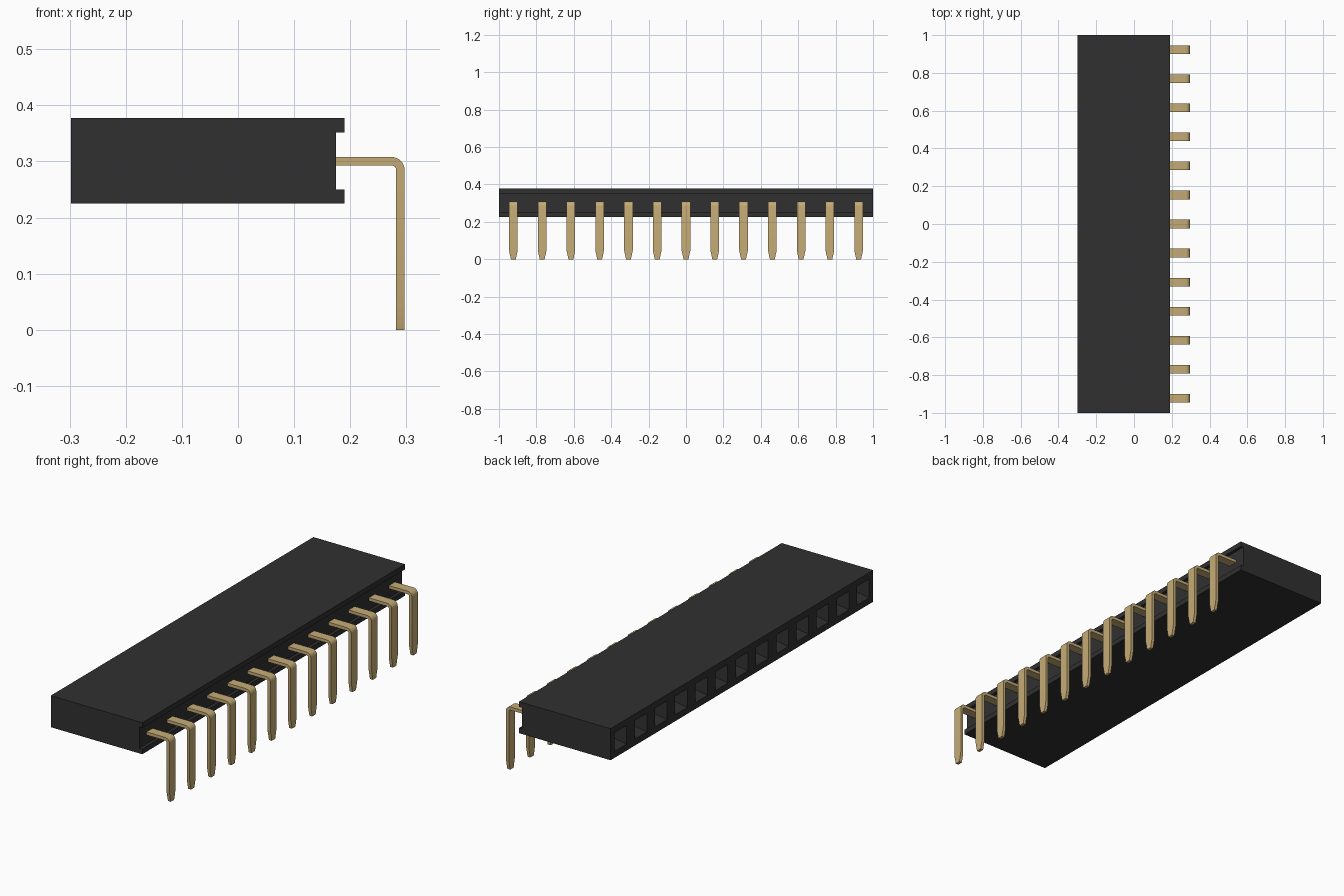
import bpy, bmesh, math

cube = bpy.data.objects.get("Cube")
if cube:
    bpy.data.objects.remove(cube, do_unlink=True)

PINS = 13
PITCH = 2.0 / PINS


def material(name, rgb):
    m = bpy.data.materials.new(name)
    m.use_nodes = True
    m.diffuse_color = (*rgb, 1)
    m.node_tree.nodes["Principled BSDF"].inputs["Base Color"].default_value = (*rgb, 1)
    return m


def finish(bm, name, mat):
    bmesh.ops.recalc_face_normals(bm, faces=bm.faces)
    mesh = bpy.data.meshes.new(name)
    bm.to_mesh(mesh)
    bm.free()
    mesh.materials.append(mat)
    return mesh


def add_object(name, mesh, y=0.0):
    ob = bpy.data.objects.new(name, mesh)
    ob.location.y = y
    bpy.context.collection.objects.link(ob)
    return ob


def bridge(bm, rings):
    """Skin a row of closed rings and cap both ends."""
    n = len(rings[0])
    for a, b in zip(rings, rings[1:]):
        for i in range(n):
            j = (i + 1) % n
            bm.faces.new((a[i], a[j], b[j], b[i]))
    bm.faces.new(rings[0])
    bm.faces.new(rings[-1][::-1])


black = material("black plastic", (0.03, 0.03, 0.03))
gold = material("gold metal", (0.56, 0.41, 0.18))

# Housing: channelled profile drawn along y, one segment for each socket
profile = [(-0.298, 0.225), (0.19, 0.225), (0.19, 0.25), (0.175, 0.25),
           (0.175, 0.352), (0.19, 0.352), (0.19, 0.377), (-0.298, 0.377)]
bm = bmesh.new()
bridge(bm, [[bm.verts.new((x, -1 + k * PITCH, z)) for x, z in profile]
            for k in range(PINS + 1)])
bmesh.ops.recalc_face_normals(bm, faces=bm.faces)

# Sockets: square mouth, tapered funnel, then a narrow straight hole
mouths = [f for f in bm.faces if f.normal.x < -0.9]
for thickness, depth in ((0.031, 0), (0.023, -0.045), (0.0005, -0.2)):
    bmesh.ops.inset_individual(bm, faces=mouths, thickness=thickness,
                               depth=depth, use_even_offset=True)
add_object("housing", finish(bm, "housing", black))

# Bent pin: flat strip swept along a right-angle path with a tapered tip
HALF_T, HALF_W, RADIUS = 0.0075, 0.023, 0.016
CX, CZ = 0.2895 - RADIUS, 0.3005 - RADIUS
path = [(0.165, 0.3005, math.pi / 2, HALF_W)]
for i in range(7):
    a = math.pi / 2 * (1 - i / 6)
    path.append((CX + RADIUS * math.cos(a), CZ + RADIUS * math.sin(a), a, HALF_W))
path += [(0.2895, 0.046, 0, HALF_W), (0.2895, 0, 0, 0.013)]
bm = bmesh.new()
rings = []
for x, z, a, w in path:
    dx, dz = HALF_T * math.cos(a), HALF_T * math.sin(a)
    rings.append([bm.verts.new((x + s * dx, t * w, z + s * dz))
                  for s, t in ((-1, -1), (1, -1), (1, 1), (-1, 1))])
bridge(bm, rings)
pin_mesh = finish(bm, "pin", gold)

pins = [add_object(f"pin_{k + 1}", pin_mesh, -1 + (k + 0.5) * PITCH)
        for k in range(PINS)]
bpy.ops.object.select_all(action='DESELECT')
pins[0].select_set(True)
bpy.context.view_layer.objects.active = pins[0]
bpy.ops.object.shade_smooth_by_angle(angle=math.radians(25))
